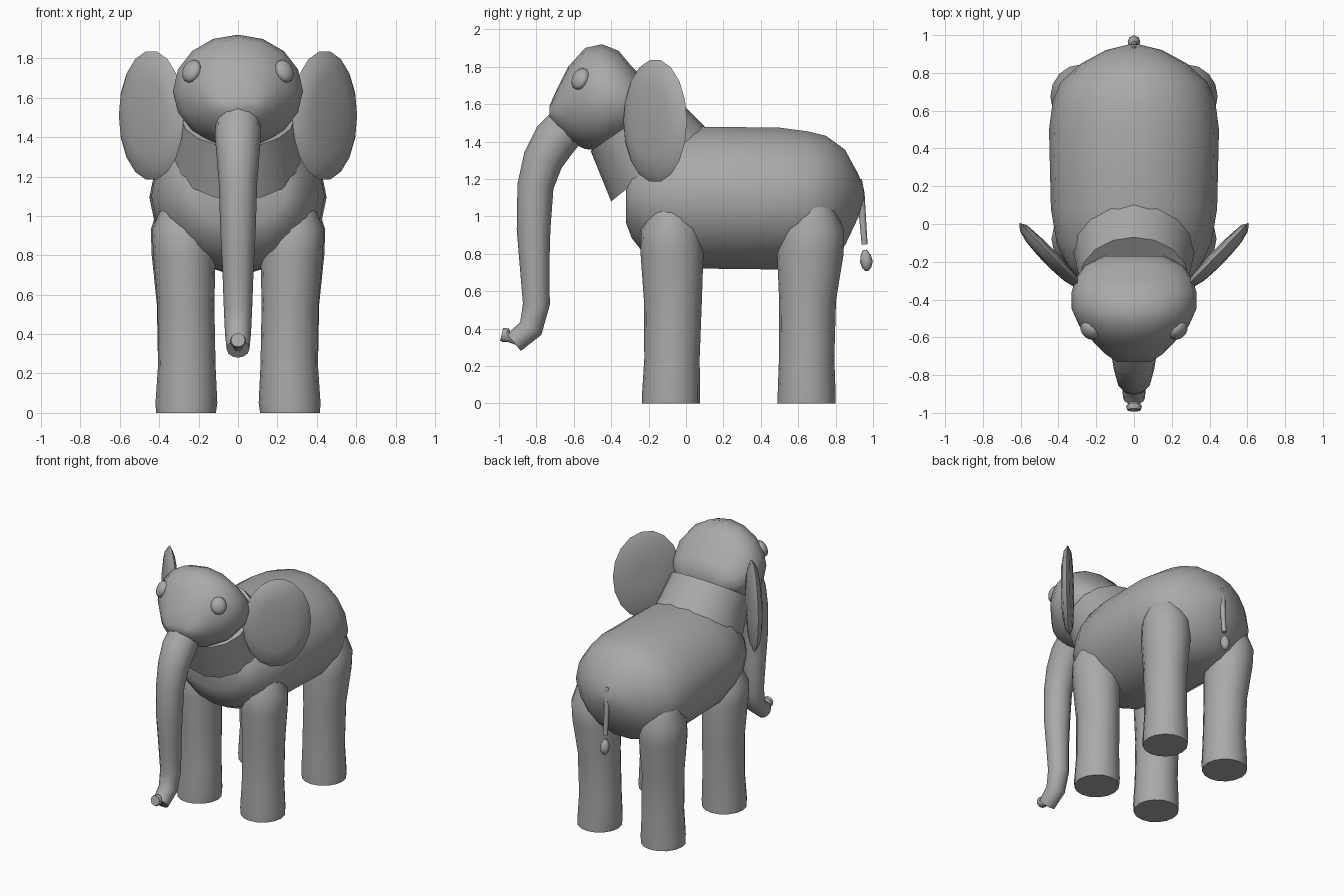
import bpy, bmesh, math
from mathutils import Vector

grey = bpy.data.materials.new("elephant grey")
grey.diffuse_color = (0.4, 0.4, 0.4, 1)


def finish(name, bm, angle=40):
    bmesh.ops.recalc_face_normals(bm, faces=bm.faces)
    me = bpy.data.meshes.new(name)
    bm.to_mesh(me)
    bm.free()
    me.materials.append(grey)
    ob = bpy.data.objects.new(name, me)
    bpy.context.collection.objects.link(ob)
    bpy.ops.object.select_all(action='DESELECT')
    ob.select_set(True)
    bpy.context.view_layer.objects.active = ob
    bpy.ops.object.shade_smooth_by_angle(angle=math.radians(angle))
    return ob


def loft(name, rings, n=16, angle=40):
    """Skin elliptical rings given as (centre, axis u, axis v)."""
    bm = bmesh.new()
    loops = []
    for c, u, v in rings:
        c, u, v = Vector(c), Vector(u), Vector(v)
        loops.append([bm.verts.new(c + u * math.cos(a) + v * math.sin(a))
                      for a in (2 * math.pi * i / n for i in range(n))])
    for p, q in zip(loops, loops[1:]):
        for i in range(n):
            bm.faces.new((p[i], p[(i + 1) % n], q[(i + 1) % n], q[i]))
    bm.faces.new(loops[0])
    bm.faces.new(loops[-1])
    return finish(name, bm, angle)


def along_y(name, rows, n):
    """Rows of y, centre z, half width, half height."""
    return loft(name, [((0, y, z), (w, 0, 0), (0, 0, h)) for y, z, w, h in rows], n)


def tube(name, path, n=12):
    """Round tube in the x=0 plane, rows of y, z, radius."""
    rings = []
    for i, (y, z, r) in enumerate(path):
        a, b = path[max(i - 1, 0)], path[min(i + 1, len(path) - 1)]
        t = Vector((0, b[0] - a[0], b[1] - a[1])).normalized()
        rings.append(((0, y, z), (r, 0, 0), Vector((0, -t.z, t.y)) * r))
    return loft(name, rings, n, 50)


# Barrel body
along_y("body", [
    (-0.32, 1.10, 0.24, 0.14), (-0.29, 1.10, 0.30, 0.22), (-0.22, 1.10, 0.35, 0.31),
    (-0.10, 1.10, 0.41, 0.365), (0.08, 1.10, 0.44, 0.385), (0.50, 1.095, 0.45, 0.385),
    (0.65, 1.09, 0.43, 0.37), (0.75, 1.095, 0.39, 0.34), (0.85, 1.10, 0.28, 0.26),
    (0.92, 1.11, 0.15, 0.12), (0.95, 1.12, 0.03, 0.03)], 18)

# Head, narrowing to the muzzle
along_y("head", [
    (-0.17, 1.58, 0.16, 0.09), (-0.22, 1.59, 0.26, 0.14), (-0.29, 1.61, 0.31, 0.19),
    (-0.36, 1.63, 0.33, 0.255), (-0.45, 1.635, 0.33, 0.285), (-0.54, 1.63, 0.29, 0.27),
    (-0.63, 1.60, 0.21, 0.20), (-0.69, 1.57, 0.15, 0.11), (-0.73, 1.56, 0.09, 0.03)], 16)

# Slanted neck collar
loft("neck", [((0, -0.15, 1.28), (0.32, 0, 0), (0, 0.25, 0.20)),
              ((0, -0.29, 1.50), (0.29, 0, 0), (0, 0.22, 0.15))], 16)

# Trunk with a small tip
tube("trunk", [(-0.60, 1.52, 0.11), (-0.70, 1.41, 0.118), (-0.765, 1.30, 0.108),
               (-0.805, 1.16, 0.097), (-0.815, 0.93, 0.09), (-0.81, 0.75, 0.08),
               (-0.80, 0.53, 0.072), (-0.83, 0.40, 0.066), (-0.92, 0.325, 0.058)])
tube("trunk_tip", [(-0.90, 0.335, 0.025), (-0.945, 0.35, 0.025),
                   (-0.965, 0.365, 0.042), (-0.985, 0.37, 0.036)], 10)

# Tail and tuft
tube("tail", [(0.93, 1.20, 0.01), (0.935, 1.12, 0.02), (0.945, 0.98, 0.018),
              (0.955, 0.85, 0.016)], 8)
tube("tail_tuft", [(0.955, 0.82, 0.012), (0.96, 0.79, 0.028), (0.965, 0.755, 0.034),
                   (0.966, 0.725, 0.024), (0.966, 0.708, 0.008)], 8)


# Leg rows: z, centre y offset, half depth, half width, centre x
front_rows = [(0, 0, 0.155, 0.152, 0.264), (0.05, 0, 0.155, 0.157, 0.262),
              (0.24, 0.005, 0.148, 0.146, 0.26), (0.55, 0.01, 0.155, 0.144, 0.264),
              (0.80, 0.005, 0.168, 0.158, 0.272), (0.93, 0, 0.16, 0.16, 0.277),
              (1.04, 0, 0.10, 0.11, 0.28)]
rear_rows = [(0, 0, 0.155, 0.152, 0.264), (0.05, 0, 0.155, 0.157, 0.262),
             (0.24, 0, 0.148, 0.146, 0.26), (0.55, 0.005, 0.152, 0.146, 0.266),
             (0.80, 0.02, 0.178, 0.162, 0.276), (0.93, 0.03, 0.17, 0.163, 0.28),
             (1.05, 0.035, 0.11, 0.12, 0.285)]

# Ear rows: fraction of the outline, offset along the ear's facing direction
ear_rows = [(0.3, -0.03), (0.85, -0.02), (1.0, 0.0), (0.88, 0.028), (0.6, 0.045), (0.2, 0.052)]

for side, s in (("left", -1), ("right", 1)):
    for name, rows, y in (("front", front_rows, -0.08), ("rear", rear_rows, 0.645)):
        loft(f"{name}_leg_{side}", [((s * x, y + o, z), (w, 0, 0), (0, d, 0))
                                    for z, o, d, w, x in rows], 16)
    # Ear disc swept outward and back
    facing = Vector((s * 0.70, -0.71, 0))
    centre = Vector((s * 0.44, -0.165, 1.51))
    loft(f"ear_{side}", [(centre + facing * o, Vector((s * 0.165, 0.17, 0)) * f, (0, 0, 0.33 * f))
                         for f, o in ear_rows], 18)
    # Flattened eye bead
    out = Vector((s * 0.62, -0.66, 0.42)).normalized()
    u = out.cross(Vector((0, 0, 1))).normalized()
    v = u.cross(out)
    mid = Vector((s * 0.235, -0.565, 1.735))
    loft(f"eye_{side}", [(mid + out * 0.035 * math.sin(t),
                          u * 0.055 * math.cos(t), v * 0.062 * math.cos(t))
                         for t in (math.radians(k) for k in range(-80, 81, 20))], 12)
